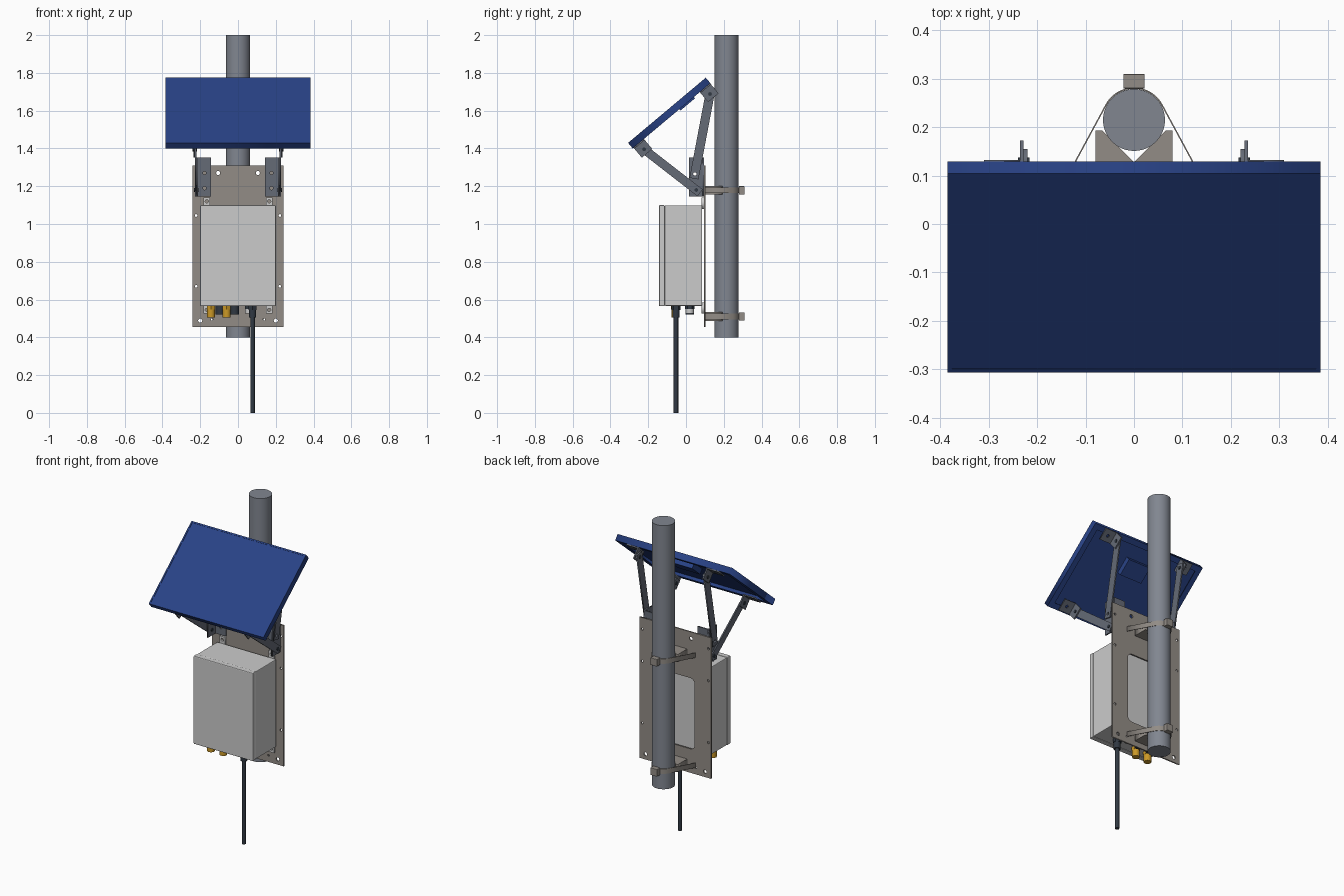
import bpy, bmesh, math
from mathutils import Matrix, Vector

if "Cube" in bpy.data.objects:
    bpy.data.objects.remove(bpy.data.objects["Cube"])


def material(name, r, g, b):
    m = bpy.data.materials.new(name)
    m.diffuse_color = (r, g, b, 1)
    m.use_nodes = True
    m.node_tree.nodes["Principled BSDF"].inputs["Base Color"].default_value = m.diffuse_color
    return m


STEEL = material("steel_blue_grey", 0.22, 0.24, 0.28)
SLATE = material("slate", 0.13, 0.145, 0.18)
TAUPE = material("taupe_metal", 0.29, 0.265, 0.24)
LIGHT = material("light_grey", 0.6, 0.6, 0.62)
BLUE = material("solar_blue", 0.022, 0.055, 0.24)
NAVY = material("dark_navy", 0.012, 0.025, 0.09)
DARK = material("dark_cable", 0.03, 0.04, 0.055)
AMBER = material("amber", 0.6, 0.32, 0.02)

# Drawing planes: local XY profile -> world
FRONT = Matrix(((1, 0, 0, 0), (0, 0, -1, 0), (0, 1, 0, 0), (0, 0, 0, 1)))  # (x,z), normal -y
SIDE = Matrix(((0, 0, 1, 0), (1, 0, 0, 0), (0, 1, 0, 0), (0, 0, 0, 1)))    # (y,z), normal +x
TOP = Matrix.Identity(4)
PANEL = Matrix.Translation((0, -0.101, 1.602)) @ Matrix.Rotation(math.radians(40), 4, 'X')


def finish(name, bm, mat, smooth=False):
    bmesh.ops.remove_doubles(bm, verts=bm.verts, dist=1e-5)
    bmesh.ops.recalc_face_normals(bm, faces=bm.faces)
    me = bpy.data.meshes.new(name)
    bm.to_mesh(me)
    bm.free()
    me.materials.append(mat)
    ob = bpy.data.objects.new(name, me)
    bpy.context.collection.objects.link(ob)
    if smooth:
        bpy.ops.object.select_all(action='DESELECT')
        ob.select_set(True)
        bpy.context.view_layer.objects.active = ob
        bpy.ops.object.shade_smooth_by_angle(angle=math.radians(35))
    return ob


def box(name, lo, hi, mat, M=TOP, bevel=0):
    bm = bmesh.new()
    size = [h - l for l, h in zip(lo, hi)]
    mid = [(h + l) / 2 for l, h in zip(lo, hi)]
    bmesh.ops.create_cube(bm, size=1, matrix=Matrix.Translation(mid) @ Matrix.Diagonal((*size, 1)))
    if bevel:
        bmesh.ops.bevel(bm, geom=bm.edges[:], offset=bevel, segments=2, profile=0.5, affect='EDGES')
    bm.transform(M)
    return finish(name, bm, mat)


def cyl(name, a, b, r, mat, n=32, smooth=True):
    a, b = Vector(a), Vector(b)
    d = b - a
    bm = bmesh.new()
    bmesh.ops.create_cone(bm, cap_ends=True, segments=n, radius1=r, radius2=r, depth=d.length,
                          matrix=Matrix.Translation((a + b) / 2) @ d.to_track_quat('Z', 'Y').to_matrix().to_4x4())
    return finish(name, bm, mat, smooth)


def circle(x, y, r, n=14):
    return [(x + r * math.cos(2 * math.pi * i / n), y + r * math.sin(2 * math.pi * i / n)) for i in range(n)]


def rect(x0, y0, x1, y1):
    return [(x0, y0), (x1, y0), (x1, y1), (x0, y1)]


def round_rect(hx, y0, y1, r):
    pts = []
    for k, (cx, cy) in enumerate([(hx - r, y1 - r), (r - hx, y1 - r), (r - hx, y0 + r), (hx - r, y0 + r)]):
        for i in range(6):
            a = math.pi / 2 * (k + i / 5)
            pts.append((cx + r * math.cos(a), cy + r * math.sin(a)))
    return pts


def sheet(name, loops, h0, h1, mat, M):
    """Flat part from an outer loop plus hole loops, between heights h0 and h1."""
    cu = bpy.data.curves.new(name, 'CURVE')
    cu.dimensions, cu.fill_mode = '2D', 'BOTH'
    cu.extrude = abs(h1 - h0) / 2
    for loop in loops:
        s = cu.splines.new('POLY')
        s.points.add(len(loop) - 1)
        for p, (x, y) in zip(s.points, loop):
            p.co = (x, y, 0, 1)
        s.use_cyclic_u = True
    tmp = bpy.data.objects.new("tmp", cu)
    bpy.context.collection.objects.link(tmp)
    me = bpy.data.meshes.new_from_object(tmp.evaluated_get(bpy.context.evaluated_depsgraph_get()))
    bm = bmesh.new()
    bm.from_mesh(me)
    bm.transform(M @ Matrix.Translation((0, 0, (h0 + h1) / 2)))
    bpy.data.objects.remove(tmp)
    bpy.data.meshes.remove(me)
    return finish(name, bm, mat)


def bar(a, b, half, ext=0.025):
    """Rectangle around segment a-b, with a bolt hole at each end."""
    a, b = Vector(a), Vector(b)
    d = (b - a).normalized()
    n = Vector((-d.y, d.x)) * half
    a2, b2 = a - d * ext, b + d * ext
    return [[tuple(p) for p in (a2 - n, b2 - n, b2 + n, a2 + n)], circle(*a, 0.009), circle(*b, 0.009)]


# Pole
cyl("pole", (0, 0.215, 0.4), (0, 0.215, 2.0), 0.064, STEEL, 48)

# Back plate with window and bolt holes
holes = [round_rect(0.13, 0.60, 1.03, 0.03)]
for s in (-1, 1):
    for x, z, r in [(0.105, 1.27, 0.011), (0.222, 1.24, 0.007), (0.222, 1.045, 0.007),
                    (0.222, 0.67, 0.007), (0.2, 0.488, 0.011), (0.138, 0.495, 0.006)]:
        holes.append(circle(s * x, z, r))
sheet("back_plate", [rect(-0.24, 0.455, 0.24, 1.31)] + holes, -0.103, -0.095, TAUPE, FRONT)

# Enclosure: body and door
box("enclosure_body", (-0.198, -0.113, 0.567), (0.198, 0.085, 1.098), LIGHT, bevel=0.004)
box("enclosure_door", (-0.2, -0.143, 0.565), (0.2, -0.112, 1.10), LIGHT, bevel=0.005)
for s in (-1, 1):
    for tag, z0, z1, zh in (("upper", 1.08, 1.14, 1.12), ("lower", 0.525, 0.585, 0.545)):
        sheet("enclosure_tab_" + tag, [rect(s * 0.165 - 0.018, z0, s * 0.165 + 0.018, z1),
                                       circle(s * 0.165, zh, 0.009)], -0.095, -0.083, LIGHT, FRONT)

# Pole clamps: V block, strap and buckle
C, ang = Vector((0, 0.215)), math.radians(28.4)


def strap_path(r):
    arc = [C + r * Vector((math.cos(t), math.sin(t)))
           for t in [ang + (math.pi - 2 * ang) * i / 24 for i in range(25)]]
    k = (arc[0].y - 0.1) / math.cos(ang)
    end = arc[0] + k * Vector((math.sin(ang), -math.cos(ang)))
    return [tuple(end)] + [tuple(p) for p in arc] + [(-end.x, end.y)]


vee = [(-0.08, 0.1), (0.08, 0.1), (0.08, 0.193), (0.065, 0.193), (0, 0.128), (-0.065, 0.193), (-0.08, 0.193)]
for tag, z in (("upper", 1.178), ("lower", 0.51)):
    sheet("clamp_block_" + tag, [vee], z - 0.023, z + 0.023, TAUPE, TOP)
    sheet("clamp_strap_" + tag, [strap_path(0.067) + strap_path(0.0643)[::-1]], z - 0.015, z + 0.015, TAUPE, TOP)
    box("clamp_buckle_" + tag, (-0.022, 0.28, z - 0.022), (0.022, 0.31, z + 0.022), TAUPE, bevel=0.002)

# Solar panel: frame, cell sheet, rear lip, junction box
sheet("panel_frame", [rect(-0.385, -0.2685, 0.385, 0.2685), rect(-0.376, -0.2595, 0.376, 0.2595)],
      -0.038, 0, BLUE, PANEL)
box("panel_cells", (-0.378, -0.261, -0.014), (0.378, 0.261, -0.002), BLUE, PANEL)
sheet("panel_rear_lip", [rect(-0.38, -0.264, 0.38, 0.264), rect(-0.352, -0.236, 0.352, 0.236)],
      -0.038, -0.034, BLUE, PANEL)
box("junction_box", (-0.075, 0.055, -0.047), (0.075, 0.155, -0.013), BLUE, PANEL)

# Tilting mount, both sides
for s in (-1, 1):
    side = "right" if s > 0 else "left"

    def span(a, b):
        return sorted((s * a, s * b))

    # angle bracket on the plate
    f0, f1 = span(0.143, 0.22)
    sheet("mount_flange_" + side, [rect(f0, 1.145, f1, 1.352), circle(s * 0.177, 1.27, 0.009),
                                   circle(s * 0.177, 1.19, 0.009)], -0.095, -0.087, SLATE, FRONT)
    sheet("mount_web_" + side, [rect(0.015, 1.145, 0.095, 1.352), circle(0.058, 1.326, 0.01),
                                circle(0.047, 1.265, 0.01), circle(0.055, 1.18, 0.01)],
          *span(0.212, 0.22), SLATE, SIDE)
    # support arms
    sheet("rear_arm_" + side, bar((0.047, 1.265), (0.127, 1.688), 0.024), *span(0.22, 0.228), SLATE, SIDE)
    sheet("front_arm_" + side, bar((0.055, 1.18), (-0.222, 1.395), 0.023), *span(0.22, 0.228), SLATE, SIDE)
    # angle feet under the panel
    for tag, v in (("upper", 0.231), ("lower", -0.227)):
        w0, w1 = span(0.228, 0.236)
        box(f"panel_foot_web_{tag}_{side}", (w0, v - 0.036, -0.107), (w1, v + 0.036, -0.038), SLATE, PANEL)
        p0, p1 = span(0.228, 0.31)
        sheet(f"panel_foot_{tag}_{side}", [rect(p0, v - 0.036, p1, v + 0.036), circle(s * 0.275, v, 0.009)],
              -0.045, -0.038, SLATE, PANEL)
    # pivot bolts
    for y, z, a, b in ((0.127, 1.688, 0.216, 0.24), (-0.222, 1.395, 0.216, 0.24), (0.055, 1.18, 0.208, 0.232)):
        cyl("pivot_bolt_" + side, (s * a, y, z), (s * b, y, z), 0.01, DARK, 12)

# Connectors beneath the enclosure
for x in (-0.143, -0.06):
    cyl("amber_connector", (x, -0.055, 0.505), (x, -0.055, 0.55), 0.021, AMBER, 24)
    cyl("amber_connector_nut", (x, -0.055, 0.548), (x, -0.055, 0.57), 0.024, AMBER, 6, False)
for x in (-0.095, -0.018):
    cyl("dark_connector", (x, 0.02, 0.52), (x, 0.02, 0.57), 0.023, DARK, 24)
cyl("vent_nut", (0.06, 0.02, 0.55), (0.06, 0.02, 0.57), 0.026, DARK, 6, False)
cyl("vent_plug", (0.06, 0.02, 0.525), (0.06, 0.02, 0.552), 0.022, LIGHT, 24)

# Cable and gland
cyl("cable", (0.077, -0.053, 0), (0.077, -0.053, 0.56), 0.012, DARK, 24)
cyl("cable_gland", (0.077, -0.053, 0.505), (0.077, -0.053, 0.555), 0.019, DARK, 24)
cyl("cable_gland_nut", (0.077, -0.053, 0.545), (0.077, -0.053, 0.57), 0.024, DARK, 6, False)
